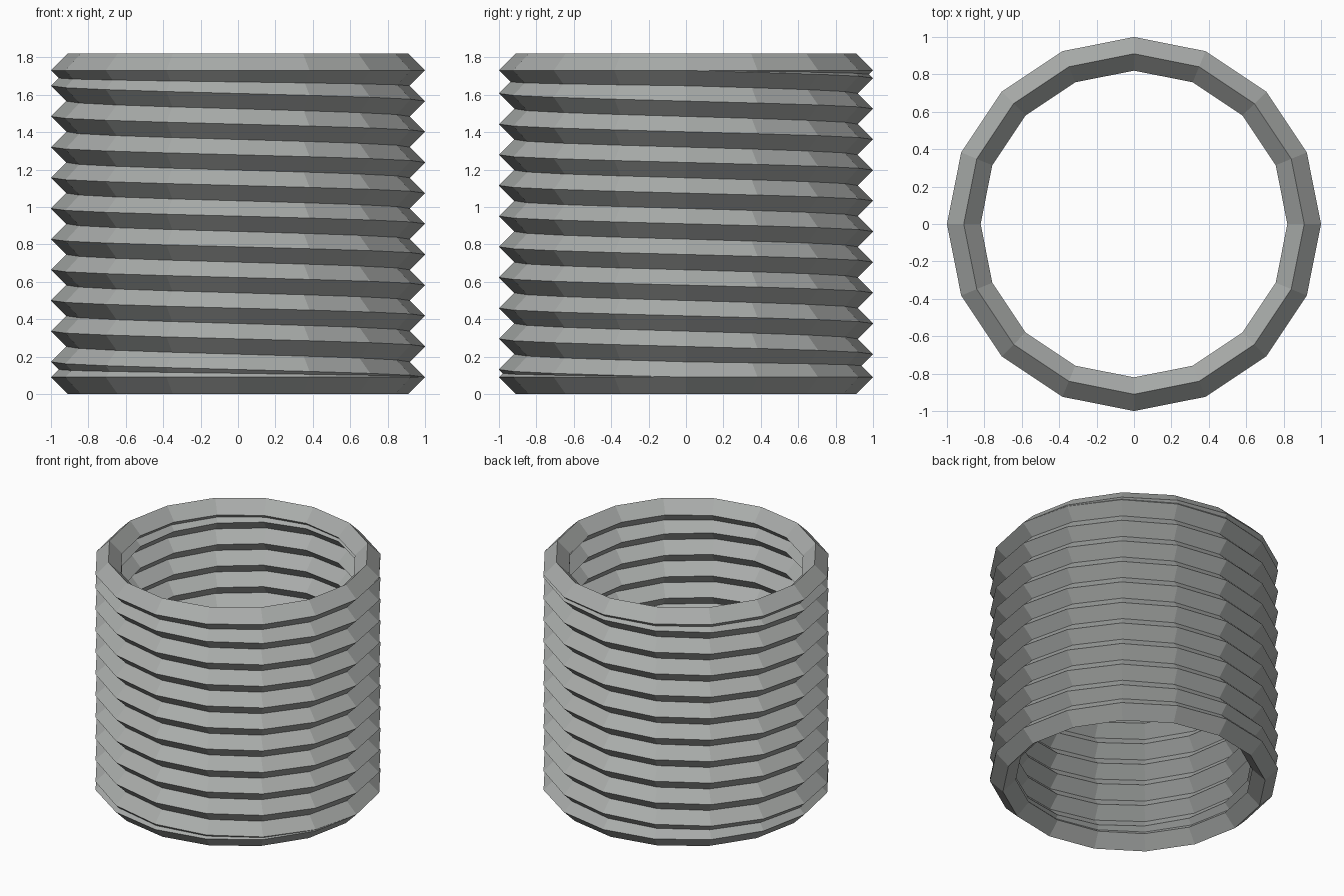
import bpy
import bmesh
from math import cos, sin, tau

cube = bpy.data.objects.get("Cube")
if cube:
    bpy.data.objects.remove(cube, do_unlink=True)

SIDES = 16        # straight segments per turn
TURNS = 10        # rising turns between the two flat end rings
RADIUS = 0.91     # centre line of the coil
HALF = 0.09       # half the diagonal of the diamond section
HEIGHT = 1.82

# Plain grey metal
grey = bpy.data.materials.new("grey_metal")
grey.use_nodes = True
colour = (0.40, 0.415, 0.405, 1.0)
grey.diffuse_color = colour
grey.node_tree.nodes["Principled BSDF"].inputs["Base Color"].default_value = colour

# Diamond section as (outward, upward) offsets
diamond = [(HALF, 0), (0, HALF), (-HALF, 0), (0, -HALF)]
pitch = (HEIGHT - 2 * HALF) / TURNS


def section(bm, step):
    """Diamond at one step of the path: flat ring, rising coil, flat ring."""
    angle = -tau * (step % SIDES) / SIDES
    turn = min(max(step / SIDES, 0), TURNS)
    z = HALF + pitch * turn
    return [bm.verts.new(((RADIUS + out) * cos(angle),
                          (RADIUS + out) * sin(angle), z + up))
            for out, up in diamond]


# Coil swept along the path
bm = bmesh.new()
sections = [section(bm, s) for s in range(-SIDES, (TURNS + 1) * SIDES + 1)]
for a, b in zip(sections, sections[1:]):
    for k in range(len(diamond)):
        n = (k + 1) % len(diamond)
        bm.faces.new((a[k], a[n], b[n], b[k]))

mesh = bpy.data.meshes.new("spring_coil")
bm.to_mesh(mesh)
bm.free()
mesh.materials.append(grey)
coil = bpy.data.objects.new("spring_coil", mesh)
bpy.context.collection.objects.link(coil)
